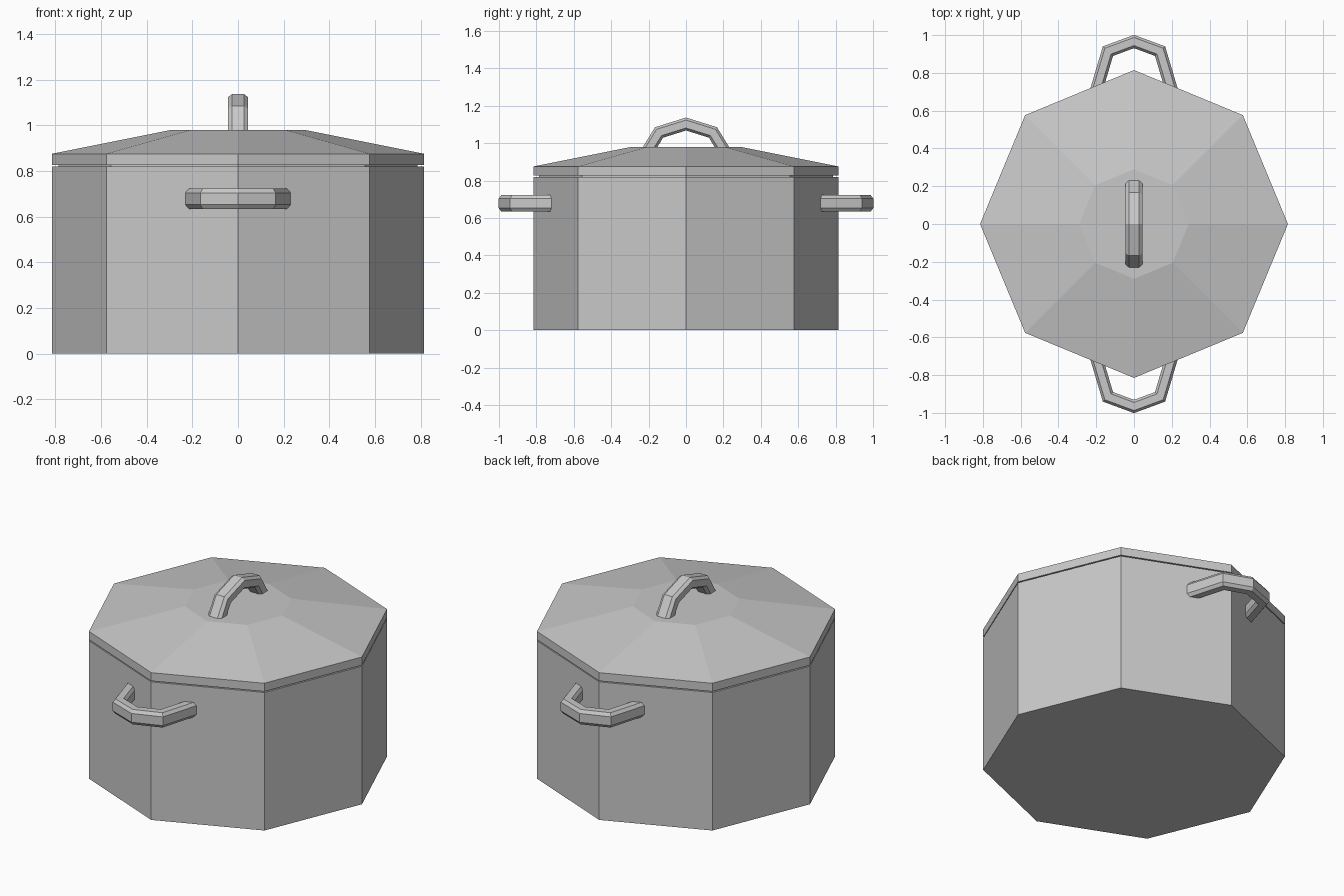
import bpy, bmesh, math
from mathutils import Vector

cube = bpy.data.objects.get("Cube")
if cube:
    bpy.data.objects.remove(cube, do_unlink=True)

SIDES = 8
RADIUS = 0.815

steel = bpy.data.materials.new("brushed steel grey")
steel.use_nodes = True
colour = (0.58, 0.58, 0.58, 1)
steel.diffuse_color = colour
steel.node_tree.nodes["Principled BSDF"].inputs["Base Color"].default_value = colour


def make_object(name, rings):
    """Skin a closed solid through a list of matching vertex rings."""
    bm = bmesh.new()
    loops = [[bm.verts.new(p) for p in ring] for ring in rings]
    for a, b in zip(loops, loops[1:]):
        n = len(a)
        for i in range(n):
            j = (i + 1) % n
            bm.faces.new((a[i], a[j], b[j], b[i]))
    bm.faces.new(loops[0])
    bm.faces.new(loops[-1])
    bmesh.ops.recalc_face_normals(bm, faces=bm.faces)
    mesh = bpy.data.meshes.new(name)
    bm.to_mesh(mesh)
    bm.free()
    mesh.materials.append(steel)
    obj = bpy.data.objects.new(name, mesh)
    bpy.context.collection.objects.link(obj)
    return obj


def turned(name, profile):
    """Eight-sided solid from (radius, height) pairs."""
    angles = [math.tau * i / SIDES for i in range(SIDES)]
    return make_object(name, [[(r * math.cos(a), r * math.sin(a), z) for a in angles]
                              for r, z in profile])


def handle(name, half_path, across, out, origin):
    """Sweep a chamfered bar along a mirrored arch with mitred joints."""
    across, out, origin = Vector(across), Vector(out), Vector(origin)
    side = across.cross(out)
    path = [Vector(p) for p in half_path]
    path += [Vector((-p.x, p.y)) for p in reversed(path[:-1])]
    thick, wide, flat_t, flat_w = 0.033, 0.044, 0.020, 0.026
    section = [(thick, flat_w), (flat_t, wide), (-flat_t, wide), (-thick, flat_w),
               (-thick, -flat_w), (-flat_t, -wide), (flat_t, -wide), (thick, -flat_w)]
    rings = []
    for i, p in enumerate(path):
        before = (p - path[i - 1]).normalized() if i else None
        after = (path[i + 1] - p).normalized() if i + 1 < len(path) else None
        before, after = before or after, after or before
        tangent = (before + after).normalized()
        normal = Vector((-tangent.y, tangent.x))
        mitre = 1 / tangent.dot(before)
        ring = []
        for t, w in section:
            q = p + normal * t * mitre
            ring.append(origin + across * q.x + out * q.y + side * w)
        rings.append(ring)
    return make_object(name, rings)


# Pot body and lid
turned("pot_body", [(RADIUS, 0), (RADIUS, 0.82)])
turned("lid", [(RADIUS, 0.826), (RADIUS, 0.875), (0.29, 0.98)])

# Thin recessed seat joining lid and body
turned("lid_seat", [(RADIUS - 0.03, 0.80), (RADIUS - 0.03, 0.84)])

# Lid handle
handle("lid_handle", [(-0.207, 0.955), (-0.144, 1.057), (0, 1.102)],
       (0, 1, 0), (0, 0, 1), (0, 0, 0))

# Front and back carrying handles
for name, sign in (("front_handle", -1), ("back_handle", 1)):
    handle(name, [(-0.205, 0.69), (-0.138, 0.915), (0, 0.966)],
           (1, 0, 0), (0, sign, 0), (0, 0, 0.678))
